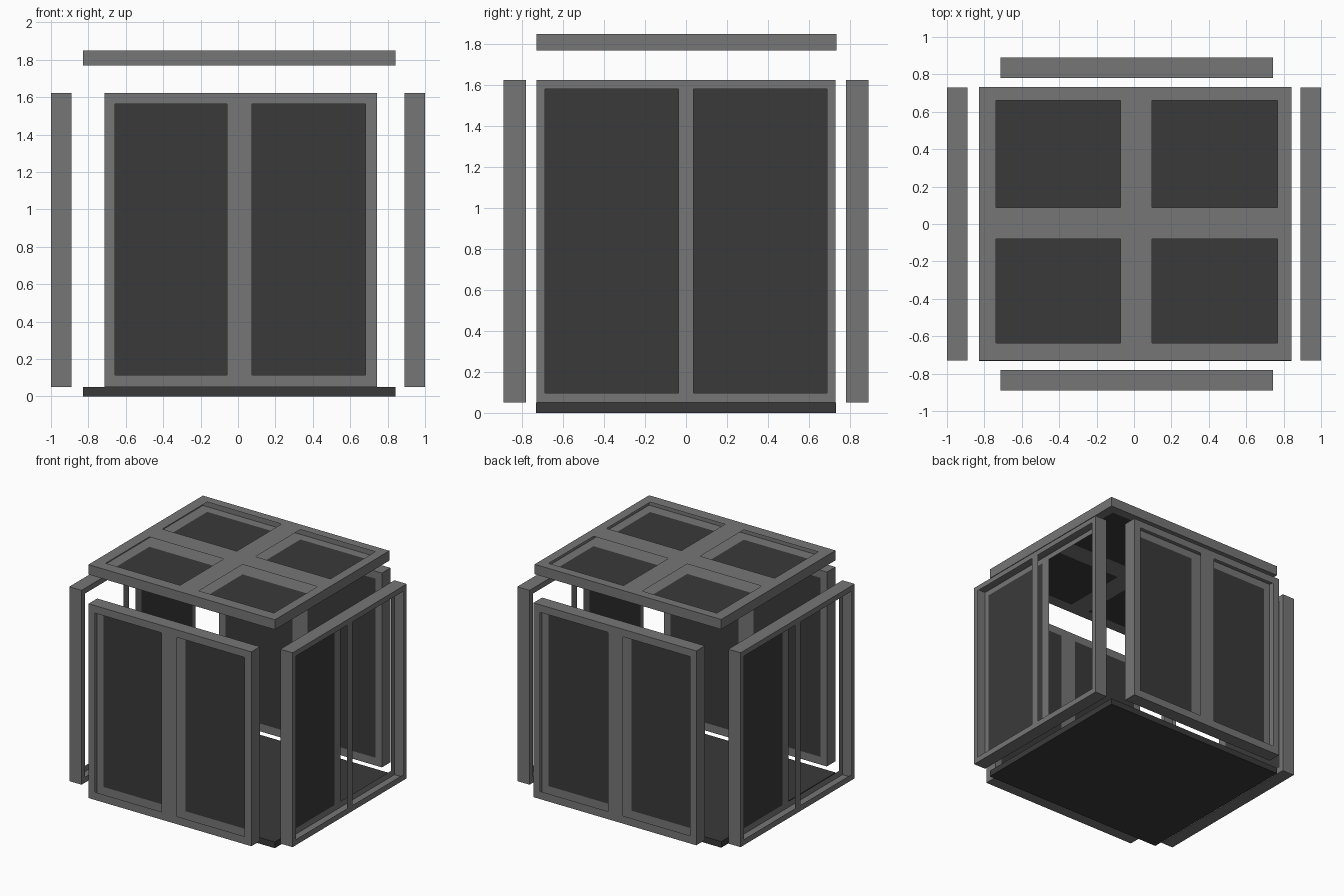
import bpy
import bmesh

cube = bpy.data.objects.get("Cube")
if cube:
    bpy.data.objects.remove(cube, do_unlink=True)


def material(name, value):
    mat = bpy.data.materials.new(name)
    mat.use_nodes = True
    colour = (value, value, value, 1)
    mat.diffuse_color = colour
    mat.node_tree.nodes["Principled BSDF"].inputs["Base Color"].default_value = colour
    return mat


GREY = material("frame_grey", 0.18)
DARK = material("panel_charcoal", 0.042)


def finish(name, bm, materials):
    bmesh.ops.remove_doubles(bm, verts=bm.verts, dist=0.0005)
    bmesh.ops.recalc_face_normals(bm, faces=bm.faces)
    mesh = bpy.data.meshes.new(name)
    bm.to_mesh(mesh)
    bm.free()
    for mat in materials:
        mesh.materials.append(mat)
    obj = bpy.data.objects.new(name, mesh)
    bpy.context.collection.objects.link(obj)


def framed_panel(name, axis, outer, inner, us, vs, filled):
    """Hollow frame shell: bars on both faces, dark infill on the inner face.

    us and vs are bar edges; cells odd in both directions are openings.
    """
    bm = bmesh.new()

    def quad(corners, slot=0):
        verts = []
        for u, v, d in corners:
            co = [u, v]
            co.insert(axis, d)
            verts.append(bm.verts.new(co))
        bm.faces.new(verts).material_index = slot

    for d in (outer, inner):
        for i, (u0, u1) in enumerate(zip(us, us[1:])):
            for j, (v0, v1) in enumerate(zip(vs, vs[1:])):
                opening = i % 2 and j % 2
                if opening and (d == outer or i not in filled):
                    continue
                quad([(u0, v0, d), (u1, v0, d), (u1, v1, d), (u0, v1, d)],
                     1 if opening else 0)

    # Outer edge strips joining both faces, split to match the bars
    for v in (vs[0], vs[-1]):
        for u0, u1 in zip(us, us[1:]):
            quad([(u0, v, outer), (u1, v, outer), (u1, v, inner), (u0, v, inner)])
    for u in (us[0], us[-1]):
        for v0, v1 in zip(vs, vs[1:]):
            quad([(u, v0, outer), (u, v1, outer), (u, v1, inner), (u, v0, inner)])
    finish(name, bm, [GREY, DARK])


# Front and back walls, both bays filled
wide_us = [-0.715, -0.657, -0.06, 0.075, 0.683, 0.743]
wide_vs = [0.05, 0.113, 1.562, 1.623]
for name, side in (("front_wall", -1), ("back_wall", 1)):
    framed_panel(name, 1, side * 0.89, side * 0.78, wide_us, wide_vs, {1, 3})

# Side walls, each with one filled bay and one open doorway
side_us = [-0.73, -0.688, -0.037, 0.037, 0.688, 0.73]
side_vs = [0.05, 0.097, 1.58, 1.623]
framed_panel("left_wall", 0, 1.0, 0.89, side_us, side_vs, {1})
framed_panel("right_wall", 0, -1.0, -0.89, side_us, side_vs, {3})

# Roof with four filled bays
roof_us = [-0.828, -0.738, -0.072, 0.097, 0.767, 0.842]
roof_vs = [-0.73, -0.637, -0.08, 0.087, 0.66, 0.733]
framed_panel("roof", 2, 1.848, 1.768, roof_us, roof_vs, {1, 3})

# Floor slab
bm = bmesh.new()
bmesh.ops.create_cube(bm, size=1)
bmesh.ops.scale(bm, vec=(1.67, 1.463, 0.05), verts=bm.verts)
bmesh.ops.translate(bm, vec=(0.007, 0, 0.025), verts=bm.verts)
finish("floor", bm, [DARK])
